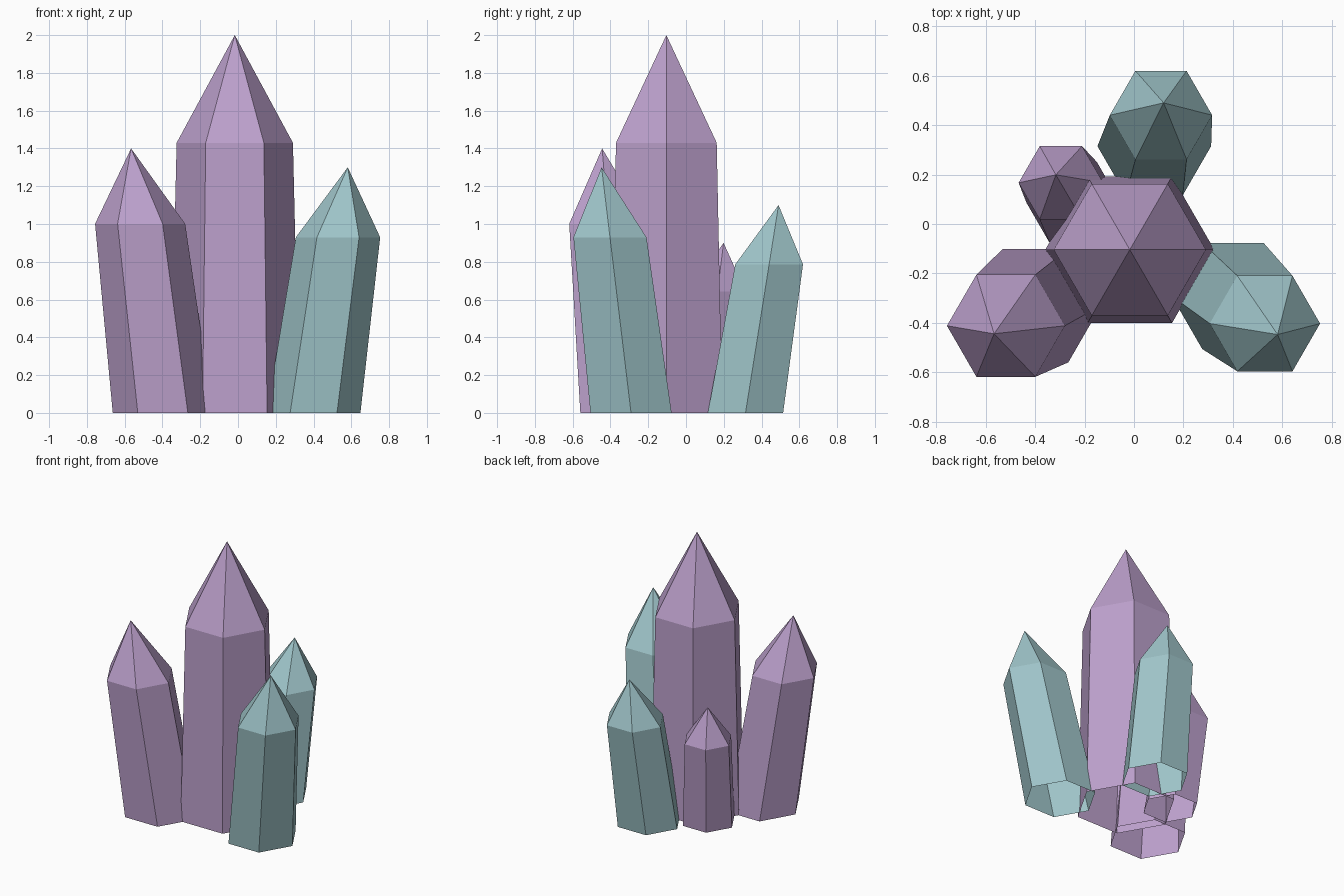
import bpy, bmesh, math

if "Cube" in bpy.data.objects:
    bpy.data.objects.remove(bpy.data.objects["Cube"])

def material(name, rgb):
    m = bpy.data.materials.new(name)
    m.diffuse_color = (*rgb, 1.0)
    m.use_nodes = True
    m.node_tree.nodes["Principled BSDF"].inputs["Base Color"].default_value = m.diffuse_color
    return m

lilac = material("lilac", (0.50, 0.35, 0.60))
teal = material("pale teal", (0.35, 0.56, 0.59))

SHOULDER = 0.715   # height fraction where the point starts
TAPER = 0.9        # shoulder radius relative to the base

def crystal(name, base, tip, height, radius, mat):
    """Leaning six-sided shaft with a pointed end, open underneath."""
    bm = bmesh.new()

    def ring(t, r):
        cx, cy = (b + (a - b) * t for b, a in zip(base, tip))
        return [bm.verts.new((cx + r * math.cos(i * math.pi / 3),
                              cy + r * math.sin(i * math.pi / 3),
                              height * t)) for i in range(6)]

    low, high = ring(0, radius), ring(SHOULDER, radius * TAPER)
    apex = bm.verts.new((*tip, height))
    for i in range(6):
        j = (i + 1) % 6
        bm.faces.new((low[i], low[j], high[j], high[i]))
        bm.faces.new((high[i], high[j], apex))
    mesh = bpy.data.meshes.new(name)
    bm.to_mesh(mesh)
    bm.free()
    mesh.materials.append(mat)
    bpy.context.collection.objects.link(bpy.data.objects.new(name, mesh))

# name, base centre, tip position, height, base radius, colour
crystal("main_crystal", (-0.017, -0.104), (-0.017, -0.104), 2.0, 0.342, lilac)
crystal("front_left_crystal", (-0.398, -0.33), (-0.566, -0.444), 1.4, 0.265, lilac)
crystal("front_right_crystal", (0.40, -0.291), (0.581, -0.447), 1.3, 0.248, teal)
crystal("back_crystal", (0.082, 0.315), (0.12, 0.49), 1.1, 0.23, teal)
crystal("small_back_left_crystal", (-0.245, 0.086), (-0.316, 0.199), 0.9, 0.19, lilac)
